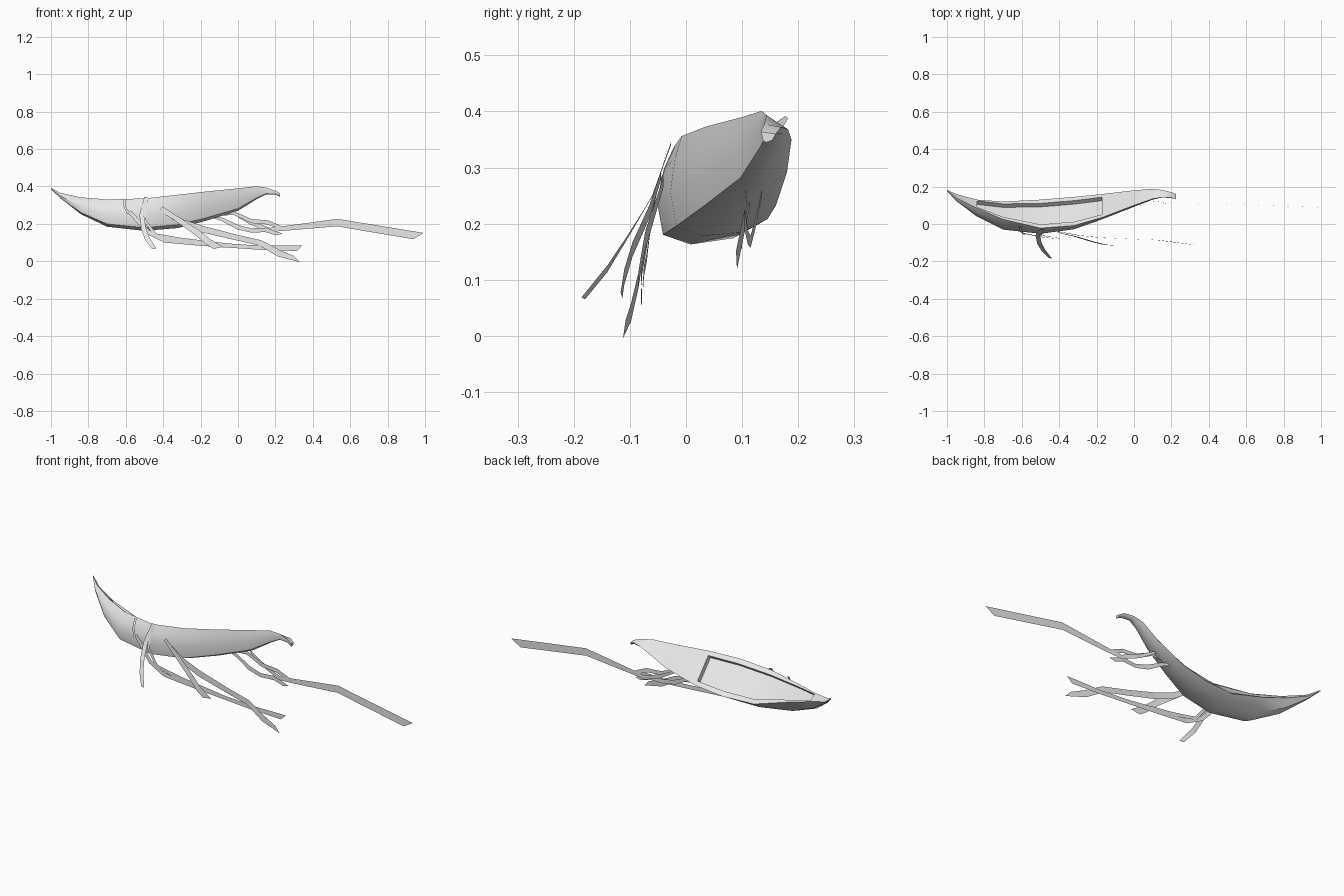
import bpy, bmesh, math
from mathutils import Vector

grey = bpy.data.materials.new("pale_grey")
grey.diffuse_color = (0.8, 0.8, 0.8, 1)


def finish(bm, name, smooth):
    me = bpy.data.meshes.new(name)
    bm.to_mesh(me)
    bm.free()
    me.materials.append(grey)
    ob = bpy.data.objects.new(name, me)
    bpy.context.collection.objects.link(ob)
    if smooth:
        bpy.ops.object.select_all(action='DESELECT')
        ob.select_set(True)
        bpy.context.view_layer.objects.active = ob
        bpy.ops.object.shade_smooth_by_angle(angle=math.radians(40))
    return ob


# hull stations: x, upper edge (y, z), front bulge y, keel z, rear edge (y, z)
stations = [
    (-1.0, .178, .392, .176, .385, .182, .388),
    (-.95, .140, .366, .122, .338, .160, .352),
    (-.84, .085, .342, .040, .252, .130, .312),
    (-.70, .025, .331, -.030, .185, .120, .268),
    (-.50, -.022, .336, -.052, .163, .130, .208),
    (-.32, -.008, .356, -.028, .178, .145, .208),
    (-.17, .035, .373, .025, .217, .160, .232),
    (0.0, .100, .390, .092, .270, .180, .292),
    (.10, .135, .401, .130, .332, .188, .350),
    (.15, .143, .394, .142, .358, .182, .368),
    (.20, .140, .378, .138, .358, .170, .372),
    (.225, .133, .364, .136, .345, .160, .360),
]
M = .13  # rim width as a share of the deck


def ring(x, ty, tz, fy, kz, by, bz):
    h, w = tz - kz, by - fy
    a, b = Vector((x, ty, tz)), Vector((x, by, bz))
    return [a,
            Vector((x, (ty + fy) / 2 - .08 * (ty - fy), kz + h * .78)),
            Vector((x, fy, kz + h * .45)),
            Vector((x, fy + w * .06, kz + h * .10)),
            Vector((x, fy + w * .33, kz)),
            Vector((x, fy + w * .75, kz + (bz - kz) * .25)),
            b, b.lerp(a, M), a.lerp(b, M)]


bm = bmesh.new()
rows = [[bm.verts.new(p) for p in ring(*s)] for s in stations]
n = len(rows[0])
deck = []
for i in range(len(rows) - 1):
    for j in range(n):
        k = (j + 1) % n
        f = bm.faces.new((rows[i][j], rows[i][k], rows[i + 1][k], rows[i + 1][j]))
        if j == 7 and -.85 < stations[i][0] < -.2:
            deck.append(f)
bm.faces.new(rows[0])
bm.faces.new(rows[-1][::-1])
bmesh.ops.recalc_face_normals(bm, faces=bm.faces[:])
# sunken opening in the deck
res = bmesh.ops.extrude_face_region(bm, geom=deck)
sunk = [g for g in res["geom"] if isinstance(g, bmesh.types.BMVert)]
bmesh.ops.translate(bm, verts=sunk, vec=(0, -.019, -.019))
bmesh.ops.delete(bm, geom=[f for f in deck if f.is_valid], context='FACES')
finish(bm, "hull", True)


# flat trailing ribbon: points are x, y, z, width (width lies in the x-z plane)
def ribbon(name, pts, slant=.015):
    bm = bmesh.new()
    P = [Vector(p[:3]) for p in pts]
    pairs = []
    for i, p in enumerate(P):
        t = P[min(i + 1, len(P) - 1)] - P[max(i - 1, 0)]
        side = Vector((-t.z, 0, t.x)).normalized() * pts[i][3] / 2
        along = t.normalized() * (slant if i == len(P) - 1 else 0)
        pairs.append((bm.verts.new(p + side + along), bm.verts.new(p - side - along)))
    for (a, b), (c, d) in zip(pairs, pairs[1:]):
        bm.faces.new((a, b, d, c))
    finish(bm, name, False)


# rear strands
ribbon("long_rear_strand", [(-.02, .135, .255, .012), (.07, .125, .205, .02), (.17, .115, .168, .022),
                            (.25, .110, .176, .025), (.53, .105, .207, .04), (.965, .09, .135, .042)], .025)
ribbon("rear_strand_upper", [(-.14, .105, .238, .012), (-.09, .105, .252, .016), (-.02, .107, .257, .018),
                             (.07, .108, .215, .022), (.16, .108, .208, .022), (.23, .110, .178, .02)])
ribbon("rear_strand_lower", [(-.14, .115, .242, .014), (-.08, .11, .222, .018), (0, .100, .182, .024),
                             (.07, .095, .165, .022), (.15, .100, .168, .024), (.22, .100, .143, .02)])

# front strands
ribbon("hanging_strand", [(-.49, -.027, .342, .022), (-.515, -.06, .25, .024), (-.505, -.105, .175, .026),
                          (-.485, -.14, .12, .026), (-.448, -.183, .067, .02)], .006)
ribbon("left_strand", [(-.58, -.052, .265, .02), (-.53, -.062, .21, .022), (-.48, -.072, .155, .024),
                       (-.39, -.080, .112, .024), (-.2, -.078, .094, .022), (.13, -.078, .072, .022),
                       (.33, -.080, .070, .03)])
ribbon("left_strand_upper", [(-.49, -.035, .33, .012), (-.5, -.06, .22, .016), (-.44, -.07, .14, .018),
                             (-.3, -.075, .115, .02), (-.05, -.077, .085, .02)])
ribbon("short_front_strand", [(-.41, -.045, .285, .02), (-.32, -.065, .222, .028), (-.22, -.095, .155, .032),
                              (-.16, -.11, .105, .034), (-.105, -.115, .072, .036)], .02)
ribbon("long_front_strand", [(-.41, -.04, .275, .02), (-.3, -.06, .21, .03), (-.19, -.072, .172, .035),
                             (-.02, -.08, .130, .03), (.12, -.085, .098, .03), (.22, -.098, .042, .035),
                             (.315, -.11, .012, .022)], -.02)
# thin band at the rim
ribbon("rim_band", [(-.61, -.012, .334, .014), (-.605, -.04, .29, .012), (-.585, -.055, .255, .014)], 0)
